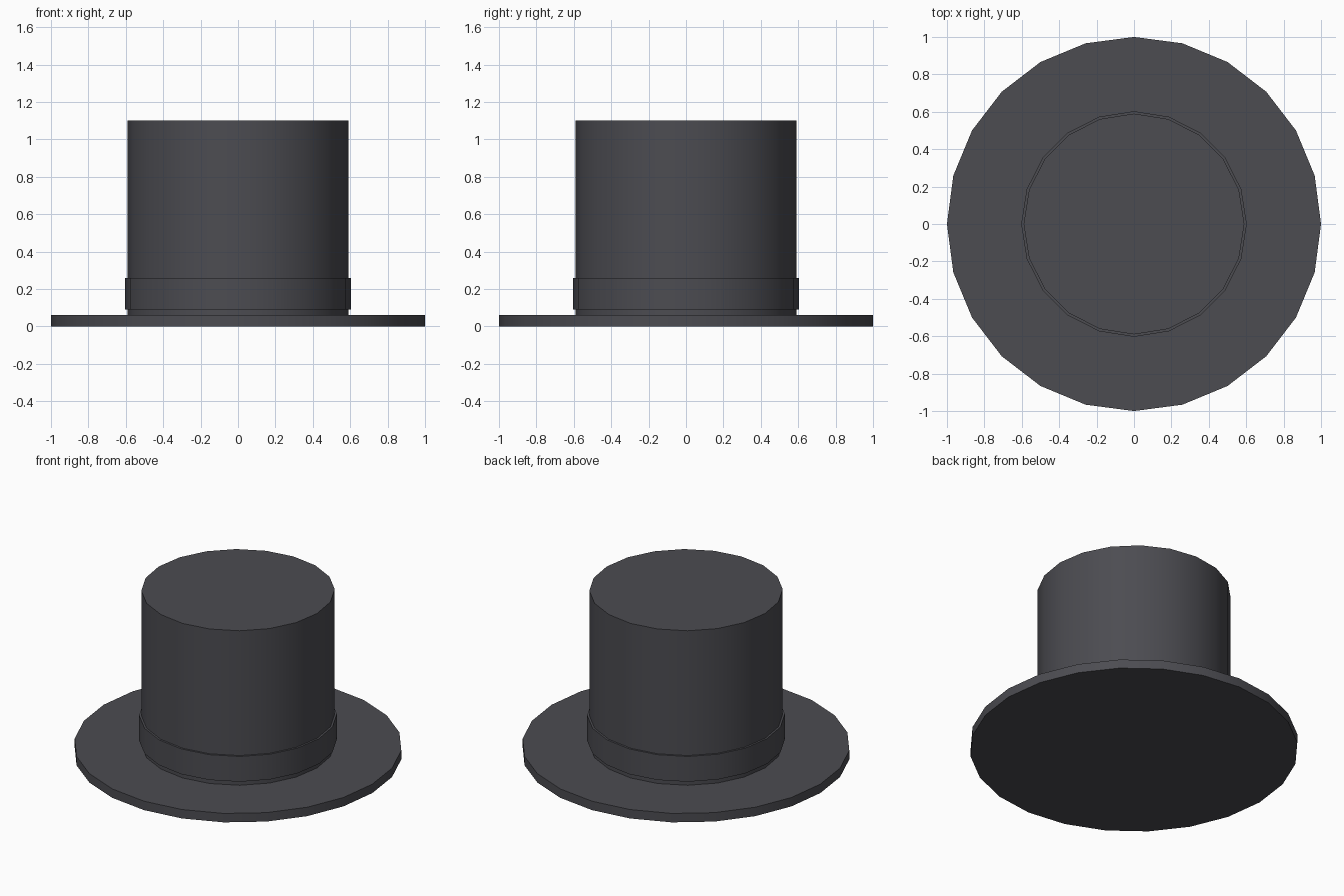
import bpy
import math

cube = bpy.data.objects.get("Cube")
if cube:
    bpy.data.objects.remove(cube, do_unlink=True)

# Charcoal felt shared by every part
felt = bpy.data.materials.new("charcoal_felt")
felt.use_nodes = True
colour = (0.072, 0.072, 0.083, 1.0)
felt.diffuse_color = colour
bsdf = felt.node_tree.nodes["Principled BSDF"]
bsdf.inputs["Base Color"].default_value = colour
bsdf.inputs["Roughness"].default_value = 0.8


def disc(name, sides, radius, bottom, top):
    """Upright cylinder with smooth walls and sharp rims."""
    bpy.ops.mesh.primitive_cylinder_add(
        vertices=sides, radius=radius, depth=top - bottom,
        location=(0, 0, (bottom + top) / 2))
    part = bpy.context.object
    part.name = name
    part.data.materials.append(felt)
    bpy.ops.object.shade_smooth_by_angle(angle=math.radians(30))
    return part


disc("brim", 24, 1.0, 0.0, 0.06)
disc("crown", 20, 0.59, 0.06, 1.10)
disc("hat_band", 20, 0.603, 0.09, 0.26)
